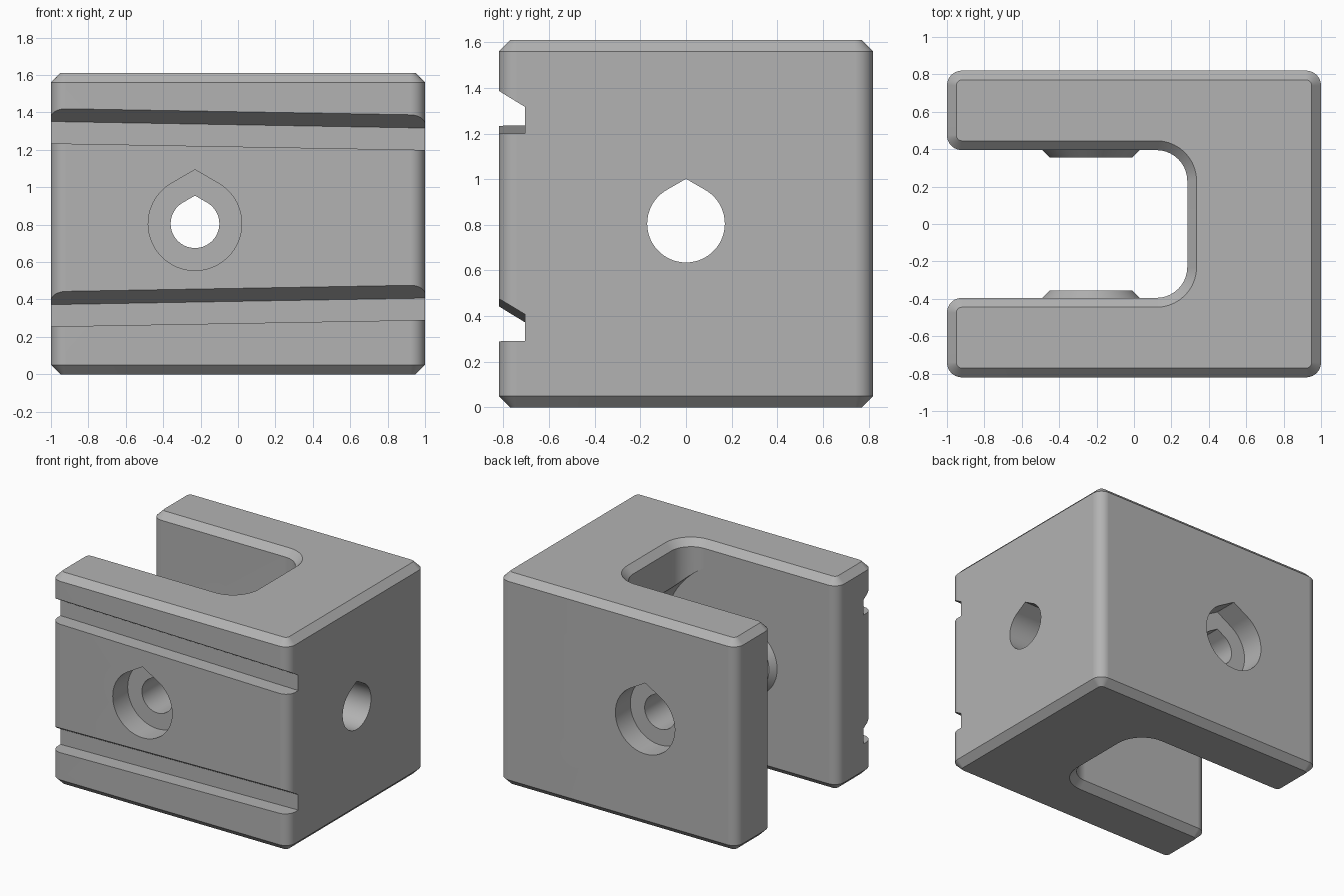
import bpy, bmesh, math
from mathutils import Vector

if "Cube" in bpy.data.objects:
    bpy.data.objects.remove(bpy.data.objects["Cube"])

HEIGHT, CHAMFER = 1.61, 0.05
AXLE_X, AXLE_Z = -0.23, 0.805
SLOT_Y = 0.395

grey = bpy.data.materials.new("plain grey")
grey.use_nodes = True
colour = (0.45, 0.45, 0.45, 1)
grey.diffuse_color = colour
grey.node_tree.nodes["Principled BSDF"].inputs["Base Color"].default_value = colour


def loft(name, rings):
    """Closed solid through matching rings of points."""
    bm = bmesh.new()
    loops = [[bm.verts.new(p) for p in ring] for ring in rings]
    for a, b in zip(loops, loops[1:]):
        for i in range(len(a)):
            j = (i + 1) % len(a)
            bm.faces.new((a[i], a[j], b[j], b[i]))
    bm.faces.new(loops[0][::-1])
    bm.faces.new(loops[-1])
    bmesh.ops.recalc_face_normals(bm, faces=bm.faces)
    mesh = bpy.data.meshes.new(name)
    bm.to_mesh(mesh)
    bm.free()
    mesh.materials.append(grey)
    obj = bpy.data.objects.new(name, mesh)
    bpy.context.collection.objects.link(obj)
    return obj


def rounded(corners, steps=10):
    """Round each (x, y, radius) corner of a right-angled outline."""
    points = []
    for i, (x, y, r) in enumerate(corners):
        p = Vector((x, y))
        to_prev = (Vector(corners[i - 1][:2]) - p).normalized()
        to_next = (Vector(corners[(i + 1) % len(corners)][:2]) - p).normalized()
        centre = p + r * (to_prev + to_next)
        for s in range(steps + 1):
            t = s / steps * math.pi / 2
            points.append(centre - r * (to_next * math.cos(t) + to_prev * math.sin(t)))
    return points


def u_outline(inset):
    """Plan of the forked block, shrunk by the inset."""
    x, y = 1 - inset, 0.82 - inset
    slot_x, slot_y = 0.285 + inset, SLOT_Y + inset
    outer, inner = 0.08 - inset, 0.165 + inset
    half = [(x, y, outer), (-x, y, outer), (-x, slot_y, outer), (slot_x, slot_y, inner)]
    return rounded(half + [(a, -b, r) for a, b, r in reversed(half)])


def circle(r, tip=False, steps=64):
    """Circle, or a teardrop whose point closes at thirty degrees from level."""
    angles = [2 * math.pi * i / steps for i in range(steps)]
    if not tip:
        return [(r * math.cos(a), r * math.sin(a)) for a in angles]
    start, sweep = math.radians(120), math.radians(300)
    arc = [start + sweep * i / steps for i in range(steps + 1)]
    return [(r * math.cos(a), r * math.sin(a)) for a in arc] + [(0, r / math.cos(math.pi / 6))]


def along_y(profile, y):
    return [(AXLE_X + u, y, AXLE_Z + v) for u, v in profile]


def combine(target, tool, operation):
    """Apply a boolean and discard the tool."""
    mod = target.modifiers.new("shape", "BOOLEAN")
    mod.operation, mod.object, mod.solver = operation, tool, "EXACT"
    bpy.context.view_layer.objects.active = target
    bpy.ops.object.modifier_apply(modifier=mod.name)
    bpy.data.objects.remove(tool)


# Forked block with chamfered top and bottom rims
levels = [(0, CHAMFER), (CHAMFER, 0), (HEIGHT - CHAMFER, 0), (HEIGHT, CHAMFER)]
block = loft("forked_block", [[(p.x, p.y, z) for p in u_outline(i)] for z, i in levels])

# Round wheel clearance at the closed end of the slot
wheel = circle(0.7, steps=96)
combine(block, loft("wheel_clearance", [along_y(wheel, -SLOT_Y), along_y(wheel, SLOT_Y)]), "DIFFERENCE")

# Tapered bosses on both inner walls
for side in (-1, 1):
    rings = [along_y(circle(r), side * y) for r, y in ((0.26, 0.45), (0.26, SLOT_Y), (0.22, 0.355))]
    combine(block, loft("boss", rings), "UNION")

# Axle hole through both arms, with a recess on each outer face
drop = circle(0.13, True)
combine(block, loft("axle_hole", [along_y(drop, -1), along_y(drop, 1)]), "DIFFERENCE")
drop = circle(0.25, True)
for side in (-1, 1):
    combine(block, loft("recess", [along_y(drop, side), along_y(drop, side * 0.64)]), "DIFFERENCE")

# Tension hole through the closed end
drop = circle(0.17, True)
combine(block, loft("tension_hole", [[(x, u, AXLE_Z + v) for u, v in drop] for x in (0.1, 1.1)]), "DIFFERENCE")

# Two slightly tilted grooves with a sloping upper side
for middle, tilt in ((1.217, -0.0175), (0.273, 0.0175)):
    section = [(-0.92, 0), (-0.705, 0), (-0.705, 0.117), (-0.92, 0.247)]
    rings = [[(x, y, middle + tilt * x + z) for y, z in section] for x in (-1.1, 1.1)]
    combine(block, loft("groove", rings), "DIFFERENCE")

# Smooth the round walls, keep the edges crisp
bpy.ops.object.select_all(action="DESELECT")
block.select_set(True)
bpy.context.view_layer.objects.active = block
bpy.ops.object.shade_smooth_by_angle(angle=math.radians(25))
normals = block.modifiers.new("even_normals", "WEIGHTED_NORMAL")
normals.keep_sharp = True
